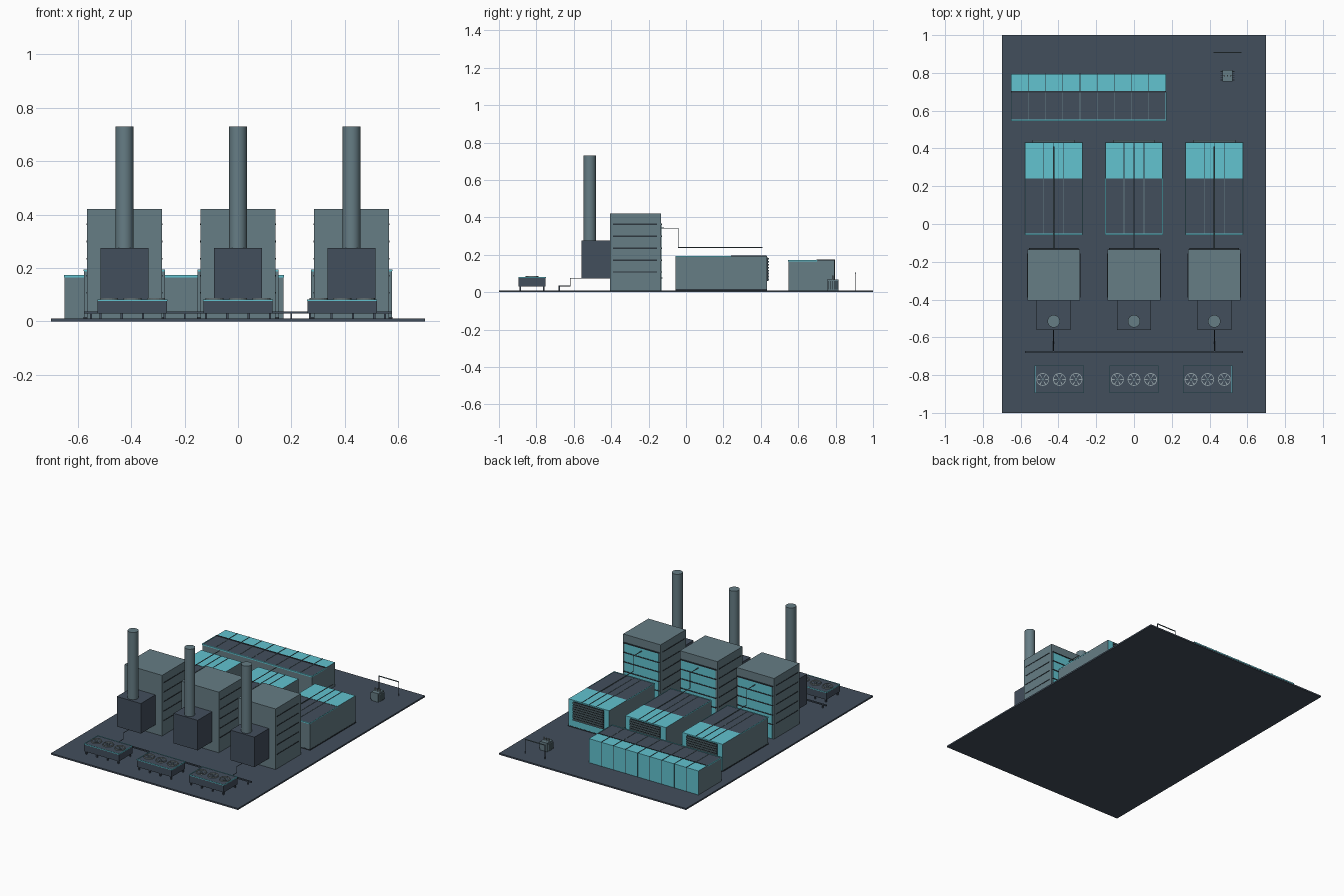
import bpy, bmesh, math
from mathutils import Vector

cube = bpy.data.objects.get("Cube")
if cube:
    bpy.data.objects.remove(cube, do_unlink=True)


def material(name, rgb):
    lin = [((c / 255 + 0.055) / 1.055) ** 2.4 for c in rgb] + [1]
    m = bpy.data.materials.new(name)
    m.use_nodes = True
    m.diffuse_color = lin
    m.node_tree.nodes["Principled BSDF"].inputs["Base Color"].default_value = lin
    return m


DARK = material("slate", (66, 78, 92))
GREY = material("steel grey", (102, 125, 133))
CYAN = material("cyan panel", (98, 195, 208))
PALE = material("pale metal", (150, 165, 170))
SEAM = material("seam charcoal", (45, 55, 62))


def finish(name, bm, mats):
    mesh = bpy.data.meshes.new(name)
    bm.to_mesh(mesh)
    bm.free()
    for m in mats:
        mesh.materials.append(m)
    ob = bpy.data.objects.new(name, mesh)
    bpy.context.collection.objects.link(ob)
    return ob


def box(name, xs, ys, zs, mat, top=None, back=None):
    """Box from ranges; the top and back faces may have their own material."""
    bm = bmesh.new()
    bmesh.ops.create_cube(bm, size=1)
    for v in bm.verts:
        v.co = Vector([r[0] if c < 0 else r[1] for c, r in zip(v.co, (xs, ys, zs))])
    bm.normal_update()
    for f in bm.faces:
        f.material_index = 1 if f.normal.z > 0.9 else 2 if f.normal.y > 0.9 else 0
    return finish(name, bm, (mat, top or mat, back or mat))


def around(c, half):
    return (c - half, c + half)


def cylinder(name, x, y, z0, z1, r, mat, sides=24):
    bm = bmesh.new()
    bmesh.ops.create_cone(bm, cap_ends=True, segments=sides, radius1=r, radius2=r, depth=z1 - z0)
    bmesh.ops.translate(bm, vec=(x, y, (z0 + z1) / 2), verts=bm.verts)
    for f in bm.faces:
        f.smooth = abs(f.normal.z) < 0.5
    for e in bm.edges:
        e.smooth = all(f.smooth for f in e.link_faces)
    return finish(name, bm, (mat,))


def pipe(name, points, r, mat):
    curve = bpy.data.curves.new(name, "CURVE")
    curve.dimensions = "3D"
    curve.bevel_depth = r
    curve.bevel_resolution = 1
    curve.use_fill_caps = True
    spline = curve.splines.new("POLY")
    spline.points.add(len(points) - 1)
    for p, co in zip(spline.points, points):
        p.co = (*co, 1)
    curve.materials.append(mat)
    ob = bpy.data.objects.new(name, curve)
    bpy.context.collection.objects.link(ob)


def fan(name, x, y, z, r):
    """Open ring with flat blades and a hub."""
    bm = bmesh.new()
    n = 20
    loops = []
    for rad, h in ((r, 0), (r, 0.007), (r * 0.88, 0.007), (r * 0.88, 0)):
        loops.append([bm.verts.new((x + rad * math.cos(t), y + rad * math.sin(t), z + h))
                      for t in (2 * math.pi * i / n for i in range(n))])
    for a, b in zip(loops, loops[1:]):
        for i in range(n):
            j = (i + 1) % n
            bm.faces.new((a[i], a[j], b[j], b[i]))
    for k in range(6):
        t = k * math.pi / 3
        bm.faces.new([bm.verts.new((x + q * r * math.cos(t + d), y + q * r * math.sin(t + d), z + 0.004))
                      for q, d in ((0.15, 0), (0.85, -0.12), (0.85, 0.12))])
    finish(name, bm, (PALE,))
    cylinder(name + "_hub", x, y, z, z + 0.006, r * 0.2, GREY, 10)


# Ground slab
box("ground_slab", (-0.7, 0.7), (-1, 1), (0, 0.01), DARK)

for cx, side in ((-0.425, "right"), (0, "middle"), (0.425, "left")):
    # Boiler house with cyan rear panel and wall bands
    box(side + "_boiler_house", around(cx, 0.14), (-0.405, -0.135), (0.01, 0.42), GREY)
    box(side + "_boiler_rear_panel", around(cx, 0.128), (-0.135, -0.131), (0.01, 0.36), CYAN)
    for i in range(5):
        z = 0.107 + i * 0.064
        box(side + "_boiler_side_band", around(cx, 0.142), (-0.39, -0.155), around(z, 0.003), SEAM)
        box(side + "_boiler_rear_band", around(cx, 0.132), (-0.135, -0.128), around(z, 0.003), SEAM)

    # Raised duct and chimney
    box(side + "_exhaust_duct", around(cx, 0.09), (-0.56, -0.405), (0.072, 0.275), DARK)
    cylinder(side + "_chimney", cx, -0.515, 0.275, 0.73, 0.033, GREY, 32)

    # Turbine hall, front and rear bays
    hall = around(cx, 0.152)
    box(side + "_hall_front", hall, (-0.055, 0.24), (0.01, 0.192), GREY, top=DARK)
    box(side + "_hall_rear", hall, (0.24, 0.432), (0.01, 0.194), GREY, top=CYAN, back=CYAN)
    box(side + "_hall_front_trim", hall, (-0.057, -0.051), (0.186, 0.194), CYAN)
    box(side + "_hall_plinth", around(cx, 0.154), (-0.056, 0.433), (0.01, 0.016), SEAM)
    for s in (-1, 1):
        box(side + "_hall_edge_trim", around(cx + s * 0.151, 0.0015), (-0.055, 0.24), (0.188, 0.194), CYAN)
    for dx in (-0.053, 0, 0.053):
        box(side + "_roof_seam_front", around(cx + dx, 0.0015), (-0.05, 0.24), (0.19, 0.194), GREY)
        box(side + "_roof_seam_rear", around(cx + dx, 0.0015), (0.24, 0.43), (0.19, 0.196), SEAM)

    # Rear louvre
    box(side + "_louvre_panel", around(cx, 0.112), (0.43, 0.438), (0.06, 0.186), SEAM)
    for i in range(8):
        box(side + "_louvre_slat", around(cx, 0.112), (0.436, 0.445), around(0.068 + i * 0.0157, 0.0045), GREY)

    # Steam pipe from boiler to hall
    pipe(side + "_steam_pipe", [(cx, -0.135, 0.342), (cx, -0.042, 0.342), (cx, -0.042, 0.239),
                                (cx, 0.41, 0.239)], 0.003, GREY)

# Ground header pipe with two risers
box("header_pipe", (-0.577, 0.577), around(-0.678, 0.005), (0.029, 0.037), DARK)
for x in (-0.425, 0.425):
    pipe("feed_riser", [(x, -0.678, 0.033), (x, -0.62, 0.033), (x, -0.62, 0.075), (x, -0.125, 0.075)], 0.0025, DARK)
for x in (-0.55, -0.2, 0.2, 0.55):
    box("header_support", around(x, 0.003), around(-0.678, 0.003), (0.01, 0.03), DARK)

# Cooler banks on legs
for cx in (-0.395, 0, 0.39):
    box("cooler_body", around(cx, 0.13), (-0.895, -0.75), (0.03, 0.08), DARK)
    for s in (-1, 1):
        box("cooler_side_trim", around(cx + s * 0.129, 0.002), (-0.895, -0.75), (0.076, 0.082), CYAN)
    for y in (-0.894, -0.751):
        box("cooler_long_trim", around(cx, 0.131), around(y, 0.002), (0.076, 0.082), CYAN)
    for dx in (-0.088, 0, 0.088):
        fan("cooler_fan", cx + dx, -0.823, 0.08, 0.034)
    for dx in (-0.12, -0.04, 0.04, 0.12):
        for y in (-0.885, -0.76):
            box("cooler_leg", around(cx + dx, 0.004), around(y, 0.004), (0.01, 0.03), DARK)

# Long service building
span = (-0.65, 0.17)
box("service_front", span, (0.548, 0.7), (0.01, 0.17), GREY, top=DARK)
box("service_rear", span, (0.7, 0.795), (0.01, 0.172), GREY, top=CYAN, back=CYAN)
box("service_front_trim", span, (0.546, 0.552), (0.164, 0.173), CYAN)
box("service_ridge", span, around(0.7, 0.003), (0.165, 0.174), SEAM)
for x in span:
    box("service_end_trim", around(x, 0.002), (0.548, 0.7), (0.165, 0.173), CYAN)
for i in range(1, 9):
    x = -0.65 + i * 0.091
    box("service_roof_seam", around(x, 0.0015), (0.55, 0.7), (0.165, 0.172), GREY)
    box("service_rear_seam", around(x, 0.0015), (0.7, 0.7965), (0.01, 0.174), SEAM)

# Transformer with cooling fins and bushings
box("transformer_tank", around(0.495, 0.026), (0.755, 0.815), (0.01, 0.068), GREY)
for s in (-1, 1):
    for i in range(5):
        box("transformer_fin", around(0.495 + s * 0.03, 0.006), around(0.763 + i * 0.011, 0.002), (0.015, 0.06), GREY)
for dx in (-0.017, 0, 0.017):
    cylinder("transformer_bushing", 0.495 + dx, 0.785, 0.068, 0.088, 0.004, PALE, 10)

# Line gantry
for x in (0.422, 0.568):
    box("gantry_post", around(x, 0.002), around(0.907, 0.002), (0.01, 0.105), DARK)
box("gantry_beam", (0.42, 0.57), around(0.907, 0.0025), (0.101, 0.106), GREY)
